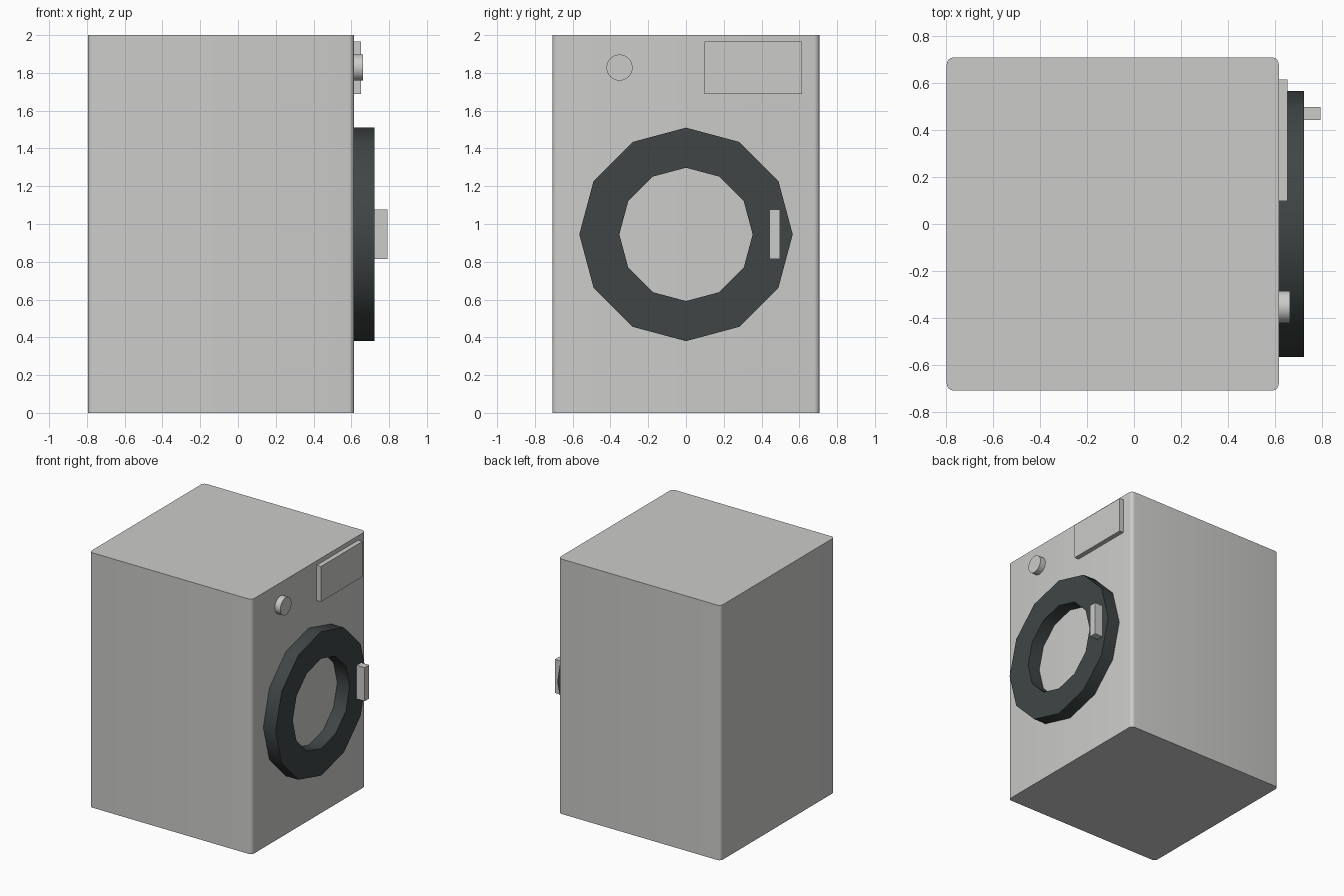
import bpy, bmesh, math
from mathutils import Matrix, Vector

if "Cube" in bpy.data.objects:
    bpy.data.objects.remove(bpy.data.objects["Cube"])


def material(name, rgb):
    m = bpy.data.materials.new(name)
    m.diffuse_color = (*rgb, 1)
    m.use_nodes = True
    m.node_tree.nodes["Principled BSDF"].inputs["Base Color"].default_value = m.diffuse_color
    return m


light_grey = material("light grey", (0.6, 0.6, 0.59))
dark_grey = material("dark grey", (0.05, 0.06, 0.06))
FRONT = 0.615  # x of the panel that carries the door


def finish(name, bm, mat, angle=40):
    bmesh.ops.recalc_face_normals(bm, faces=bm.faces)
    me = bpy.data.meshes.new(name)
    bm.to_mesh(me)
    bm.free()
    me.materials.append(mat)
    ob = bpy.data.objects.new(name, me)
    bpy.context.collection.objects.link(ob)
    bpy.ops.object.select_all(action='DESELECT')
    ob.select_set(True)
    bpy.context.view_layer.objects.active = ob
    bpy.ops.object.shade_smooth_by_angle(angle=math.radians(angle))
    return ob


def box(name, x, y, z, mat, round_edges=0):
    bm = bmesh.new()
    bmesh.ops.create_cube(bm, size=1)
    for v in bm.verts:
        v.co = Vector([a + (b - a) * (c + 0.5) for (a, b), c in zip((x, y, z), v.co)])
    if round_edges:
        upright = [e for e in bm.edges
                   if abs(e.verts[0].co.z - e.verts[1].co.z) > 0.1]
        bmesh.ops.bevel(bm, geom=upright, offset=round_edges, segments=5,
                        profile=0.5, affect='EDGES')
    return finish(name, bm, mat)


# Cabinet with rounded upright edges
box("cabinet", (-0.795, FRONT), (-0.707, 0.707), (0, 2), light_grey, 0.03)

# Twelve-sided door ring: four-point section swept about the x axis
bm = bmesh.new()
n, z0 = 12, 0.945
section = [(FRONT, 0.353), (0.722, 0.353), (0.722, 0.565), (FRONT, 0.565)]
rings = []
for i in range(n):
    a = math.tau * i / n
    rings.append([bm.verts.new((x, r * math.cos(a), z0 + r * math.sin(a)))
                  for x, r in section])
for i in range(n):
    p, q = rings[i], rings[(i + 1) % n]
    for j in range(4):
        k = (j + 1) % 4
        bm.faces.new((p[j], p[k], q[k], q[j]))
finish("door_ring", bm, dark_grey)

# Door handle and detergent drawer
box("door_handle", (0.72, 0.791), (0.441, 0.497), (0.814, 1.077), light_grey)
box("detergent_drawer", (FRONT - 0.01, 0.652), (0.097, 0.613), (1.688, 1.965), light_grey)

# Program knob
bm = bmesh.new()
bmesh.ops.create_cone(bm, cap_ends=True, segments=32, radius1=0.069, radius2=0.069,
                      depth=0.055,
                      matrix=Matrix.Translation((0.6345, -0.352, 1.828))
                      @ Matrix.Rotation(math.pi / 2, 4, 'Y'))
finish("program_knob", bm, light_grey)
